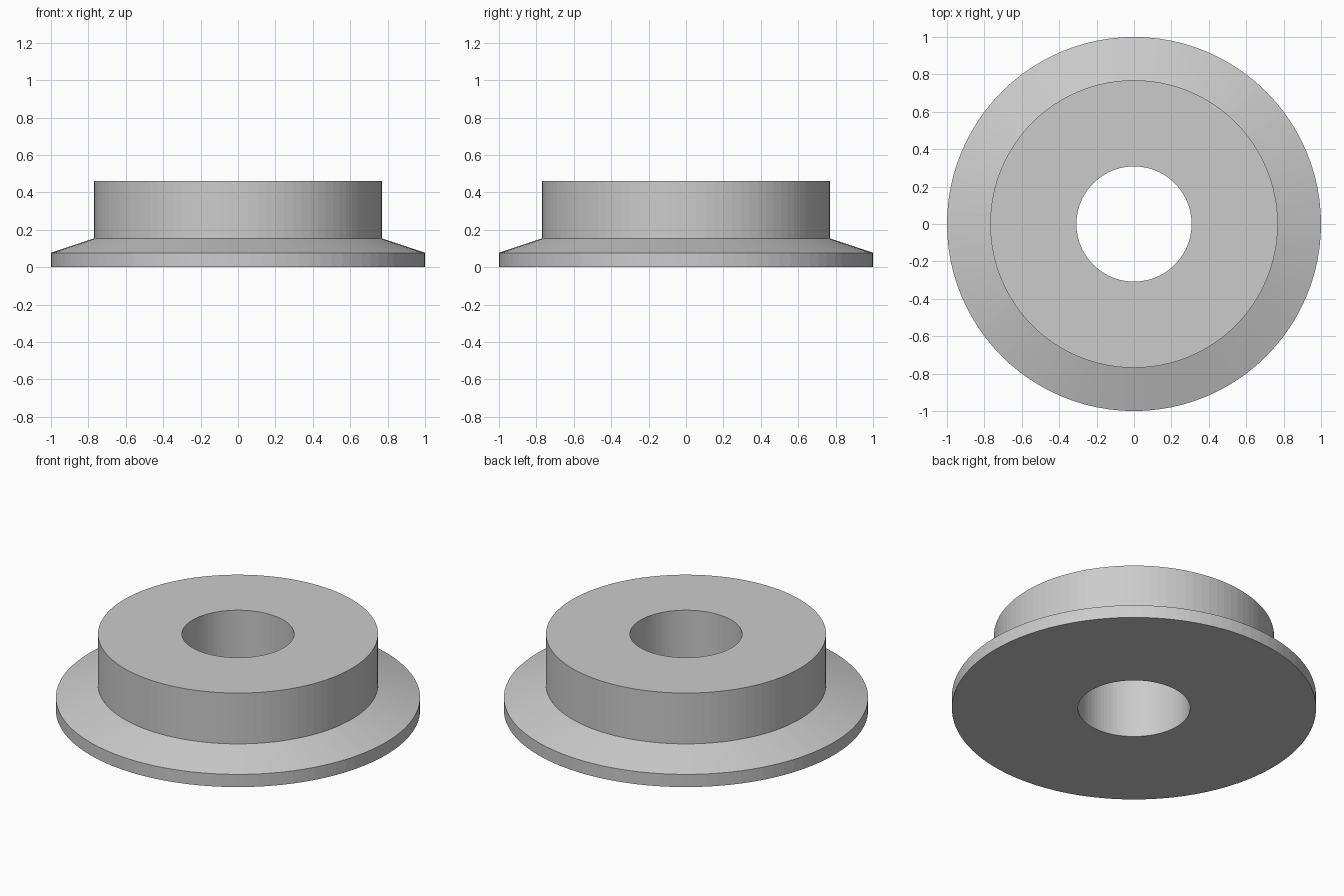
import bpy
import bmesh
from math import tau
from mathutils import Matrix

SEGMENTS = 96

cube = bpy.data.objects.get("Cube")
if cube:
    bpy.data.objects.remove(cube, do_unlink=True)

# Plain grey material
grey = bpy.data.materials.new("plain grey")
grey.use_nodes = True
colour = (0.6, 0.6, 0.6, 1)
grey.diffuse_color = colour
grey.node_tree.nodes["Principled BSDF"].inputs["Base Color"].default_value = colour

# Closed cross-section (radius, height): bore, base, rim, sloped flange, hub
profile = [
    (0.308, 0), (1, 0), (1, 0.077),
    (0.769, 0.154), (0.769, 0.462), (0.308, 0.462),
]

# Turn the cross-section around the vertical axis
bm = bmesh.new()
rings = []
for i in range(SEGMENTS):
    turn = Matrix.Rotation(tau * i / SEGMENTS, 3, "Z")
    rings.append([bm.verts.new(turn @ bm.verts.new((r, 0, z)).co) for r, z in profile])
bmesh.ops.delete(bm, geom=[v for v in bm.verts if not any(v in ring for ring in rings)], context="VERTS")
count = len(profile)
for i, ring in enumerate(rings):
    following = rings[(i + 1) % SEGMENTS]
    for j in range(count):
        k = (j + 1) % count
        bm.faces.new((ring[j], following[j], following[k], ring[k]))
bmesh.ops.recalc_face_normals(bm, faces=bm.faces)

mesh = bpy.data.meshes.new("flanged_bushing")
bm.to_mesh(mesh)
bm.free()
mesh.materials.append(grey)
bushing = bpy.data.objects.new("flanged_bushing", mesh)
bpy.context.collection.objects.link(bushing)
